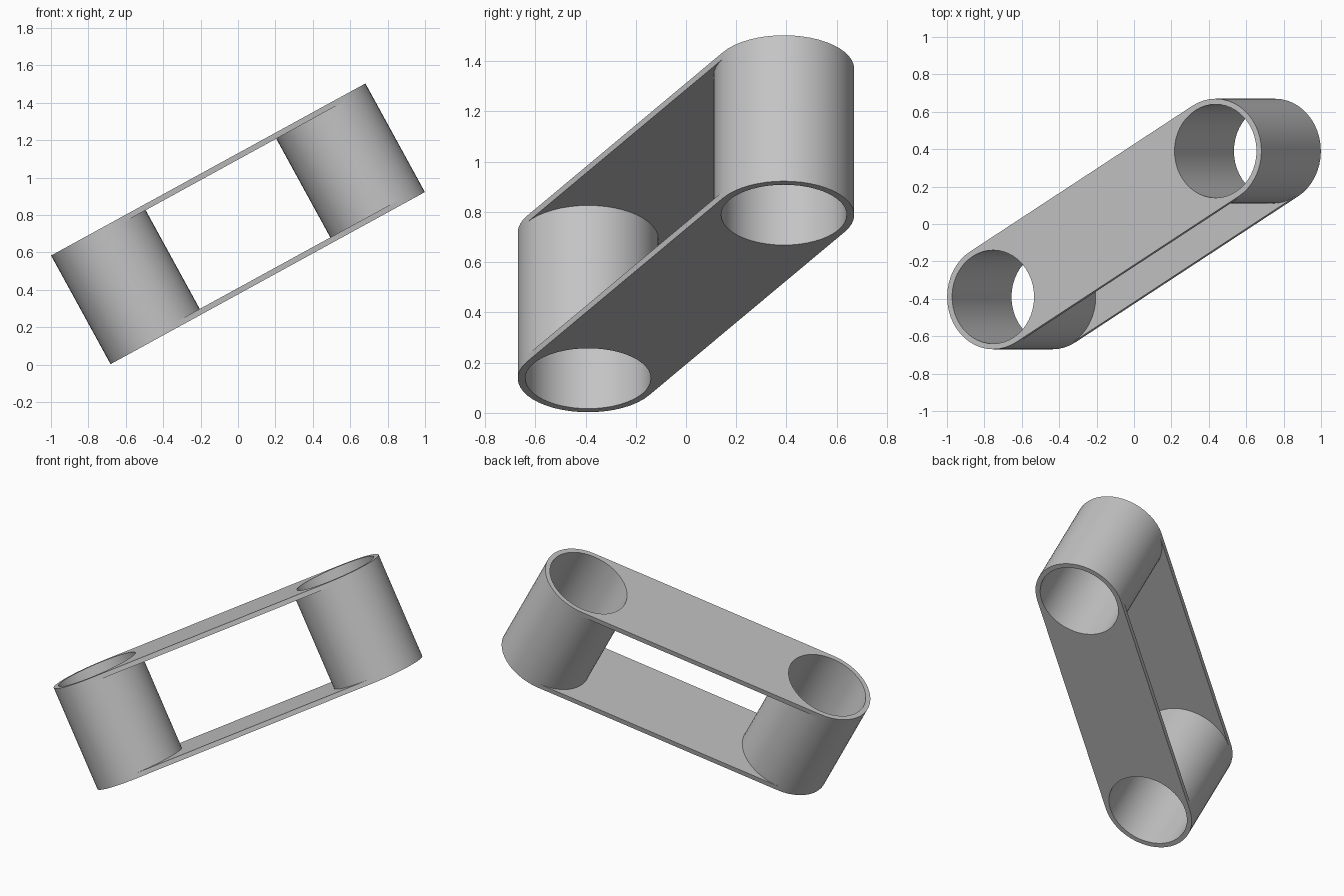
import bpy
import bmesh
from math import cos, sin, pi, radians
from mathutils import Matrix

cube = bpy.data.objects.get("Cube")
if cube:
    bpy.data.objects.remove(cube, do_unlink=True)

SPAN = 0.782      # half distance between the tube axes
OUTER, BORE = 0.28, 0.25
HALF = 0.331      # half height of the tubes
PLATE = 0.03
SEG = 24          # segments per half circle
LEVELS = (-HALF, -HALF + PLATE, HALF - PLATE, HALF)

grey = bpy.data.materials.new("plain grey")
grey.use_nodes = True
colour = (0.55, 0.55, 0.55, 1)
grey.diffuse_color = colour
grey.node_tree.nodes["Principled BSDF"].inputs["Base Color"].default_value = colour

bm = bmesh.new()


def half_circle(side, radius, facing, z):
    """Half circle around one tube axis, running from -y to +y."""
    verts = []
    for i in range(SEG + 1):
        a = -pi / 2 + pi * i / SEG
        verts.append(bm.verts.new((side * SPAN + facing * radius * cos(a), radius * sin(a), z)))
    return verts


def strip(a, b):
    for i in range(len(a) - 1):
        bm.faces.new((a[i], a[i + 1], b[i + 1], b[i]))


def web(radius, z):
    """Flat plate area between the two tubes, bounded by their facing arcs."""
    left = half_circle(-1, radius, 1, z)
    right = half_circle(1, radius, -1, z)
    edge = [bm.verts.new((s * SPAN, y * OUTER, z)) for s, y in ((-1, 1), (1, 1), (1, -1), (-1, -1))]
    if radius == OUTER:
        bm.faces.new(left + right[::-1])
        bmesh.ops.delete(bm, geom=edge, context='VERTS')
    else:
        bm.faces.new(left + edge[:2] + right[::-1] + edge[2:])


# Tubes: rounded ends, bores and the walls facing each other
for side in (-1, 1):
    for lo, hi in zip(LEVELS, LEVELS[1:]):
        strip(half_circle(side, OUTER, side, lo), half_circle(side, OUTER, side, hi))
    for facing in (-1, 1):
        strip(half_circle(side, BORE, facing, -HALF), half_circle(side, BORE, facing, HALF))
    strip(half_circle(side, OUTER, -side, LEVELS[1]), half_circle(side, OUTER, -side, LEVELS[2]))
    # Rim around the outer half of each bore
    for z in (-HALF, HALF):
        strip(half_circle(side, OUTER, side, z), half_circle(side, BORE, side, z))

# Plates: outside faces, inside faces and long straight edges
for z in (-HALF, HALF):
    web(BORE, z)
for z in LEVELS[1:3]:
    web(OUTER, z)
for lo, hi in (LEVELS[:2], LEVELS[2:]):
    for y in (-OUTER, OUTER):
        strip([bm.verts.new((s * SPAN, y, lo)) for s in (-1, 1)],
              [bm.verts.new((s * SPAN, y, hi)) for s in (-1, 1)])

bmesh.ops.remove_doubles(bm, verts=bm.verts[:], dist=0.0001)
bmesh.ops.recalc_face_normals(bm, faces=bm.faces[:])

# Tilt the whole link into place
bm.transform(Matrix.Translation((0, 0, 0.753))
             @ Matrix.Rotation(radians(-28.7), 4, 'Y')
             @ Matrix.Rotation(radians(29.9), 4, 'Z'))

mesh = bpy.data.meshes.new("twin_tube_link")
bm.to_mesh(mesh)
bm.free()
mesh.materials.append(grey)
link = bpy.data.objects.new("twin_tube_link", mesh)
bpy.context.collection.objects.link(link)

bpy.ops.object.select_all(action='DESELECT')
link.select_set(True)
bpy.context.view_layer.objects.active = link
bpy.ops.object.shade_smooth_by_angle(angle=radians(30))
